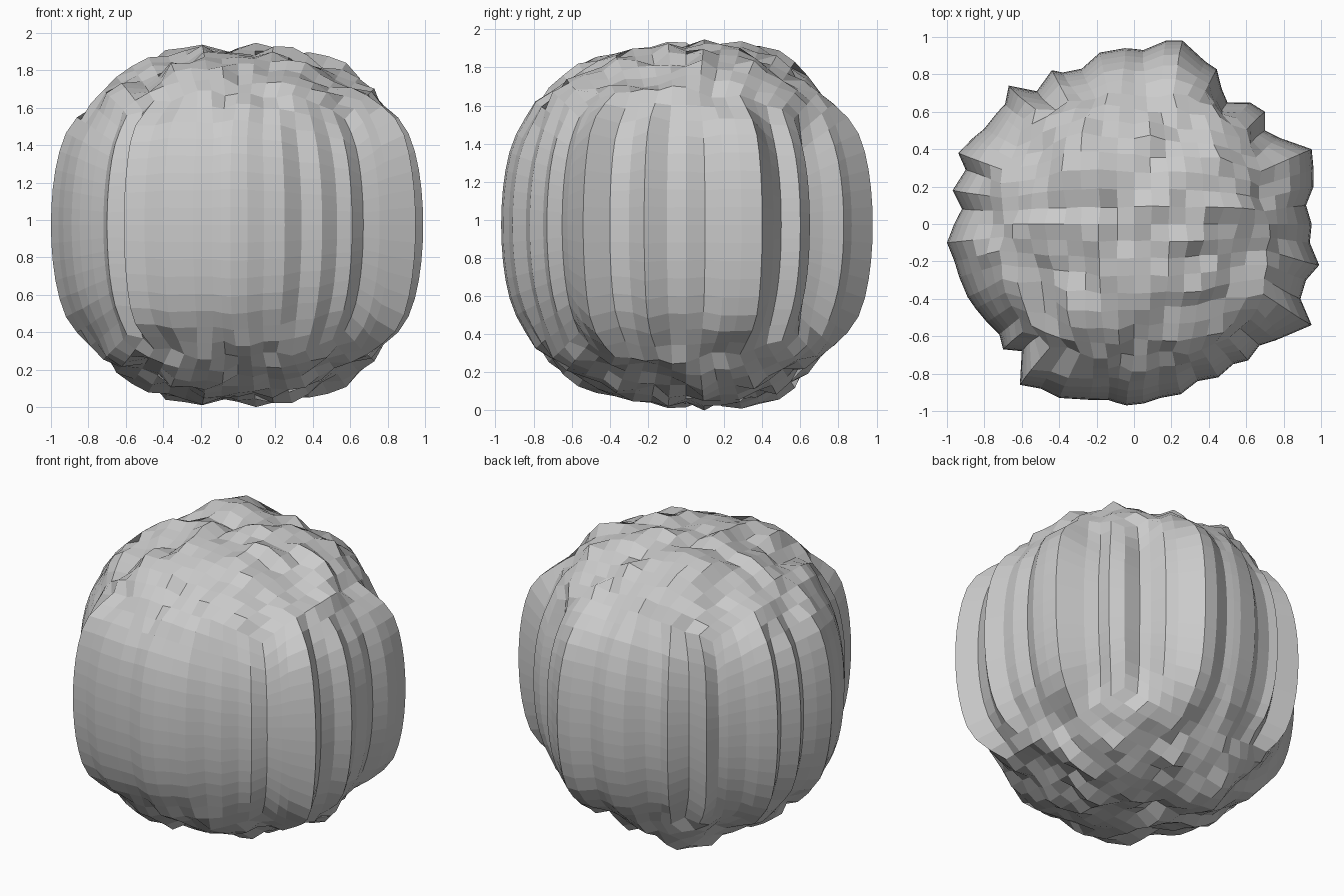
import bpy, bmesh, math
from mathutils import Vector, noise

old = bpy.data.objects.get("Cube")
if old:
    bpy.data.objects.remove(old, do_unlink=True)

CELLS = 16          # quads along each side of the cube sphere
CROWN = 0.93        # mean radius of the rough top and bottom
BULGE = 0.065       # extra radius halfway between waist and poles

# Outline of the ridged waist, counter-clockwise
WAIST = [
    (.94, -.1), (.95, 0), (.92, .1), (.96, .2), (.95, .4), (.78, .46), (.7, .5),
    (.7, .6), (.62, .65), (.5, .65), (.47, .72), (.49, .79), (.38, .87),
    (.26, .98), (.17, .98), (.05, .93), (-.05, .94), (-.24, .9), (-.28, .83),
    (-.38, .81), (-.5, .83), (-.52, .71), (-.67, .74), (-.69, .64), (-.8, .51),
    (-.94, .38), (-.9, .29), (-.97, .18), (-.92, .08), (-1, -.1), (-.96, -.2),
    (-.89, -.39), (-.72, -.59), (-.7, -.67), (-.6, -.68), (-.61, -.86),
    (-.5, -.88), (-.4, -.93), (-.24, -.94), (-.14, -.94), (-.04, -.97),
    (.05, -.96), (.14, -.93), (.25, -.91), (.34, -.84), (.45, -.82), (.53, -.75),
    (.61, -.73), (.67, -.65), (.81, -.6), (.95, -.54), (.89, -.4), (.92, -.3),
    (.99, -.22),
]
# Larger lumps on the crown: x, y, height
PEAKS = [(-.26, .4, .1), (-.2, -.46, .05), (.28, .15, .04), (.3, -.4, .02)]

TURN = 2 * math.pi
ridges = sorted((math.atan2(y, x) % TURN, math.hypot(x, y)) for x, y in WAIST)


def ease(t):
    t = min(max(t, 0), 1)
    return t * t * (3 - 2 * t)


def gap(a, b):
    """Signed angle from a to b."""
    return (b - a + math.pi) % TURN - math.pi


def waist(angle):
    """Return the angle shift and radius of the ridged waist at an angle."""
    angle %= TURN
    near = min(ridges, key=lambda r: abs(gap(angle, r[0])))
    shift = gap(angle, near[0])
    if abs(shift) < TURN / (CELLS * 8):
        return shift, near[1]
    for i, (a, ra) in enumerate(ridges):
        b, rb = ridges[(i + 1) % len(ridges)]
        span = (b - a) % TURN
        along = (angle - a) % TURN
        if along <= span:
            return 0, ra + (rb - ra) * along / span
    return 0, near[1]


def bumps(x, y):
    """Height of the rough crown; it depends on x and y alone, so top and bottom match."""
    height = .08 * noise.noise(Vector((x * 7.3 + 3.7, y * 7.3 + 1.3, 0.4)))
    for px, py, lift in PEAKS:
        height += lift * math.exp(-((x - px) ** 2 + (y - py) ** 2) / .025)
    return height


def displace(co):
    """Map a point of the unit cube onto the rough, ridged ball."""
    d = Vector([math.tan(c * math.pi / 4) for c in co]).normalized()
    rho = math.hypot(d.x, d.y)
    crown = CROWN + bumps(d.x, d.y)
    swell = BULGE * (2 * rho * d.z) ** 2
    if rho < .01:
        return d * crown
    angle = math.atan2(d.y, d.x)
    shift, side = waist(angle)
    blend = ease((rho - .68) / .24)
    angle += shift * blend
    radius = crown + (side - crown) * blend + swell
    return Vector((rho * math.cos(angle), rho * math.sin(angle), d.z)) * radius


# Evenly divided cube, pushed out to a rough ball
bm = bmesh.new()
bmesh.ops.create_cube(bm, size=2)
bmesh.ops.subdivide_edges(bm, edges=bm.edges[:], cuts=CELLS - 1, use_grid_fill=True)
for v in bm.verts:
    v.co = displace(v.co)

# Stand it on the ground
low = min(v.co.z for v in bm.verts)
bmesh.ops.translate(bm, verts=bm.verts[:], vec=(0, 0, -low))
bmesh.ops.recalc_face_normals(bm, faces=bm.faces[:])

mesh = bpy.data.meshes.new("boulder")
bm.to_mesh(mesh)
bm.free()
boulder = bpy.data.objects.new("boulder", mesh)
bpy.context.collection.objects.link(boulder)

# Plain grey stone
stone = bpy.data.materials.new("grey stone")
stone.use_nodes = True
grey = (.6, .6, .6, 1)
stone.diffuse_color = grey
for node in stone.node_tree.nodes:
    if node.type == 'BSDF_PRINCIPLED':
        node.inputs["Base Color"].default_value = grey
mesh.materials.append(stone)
